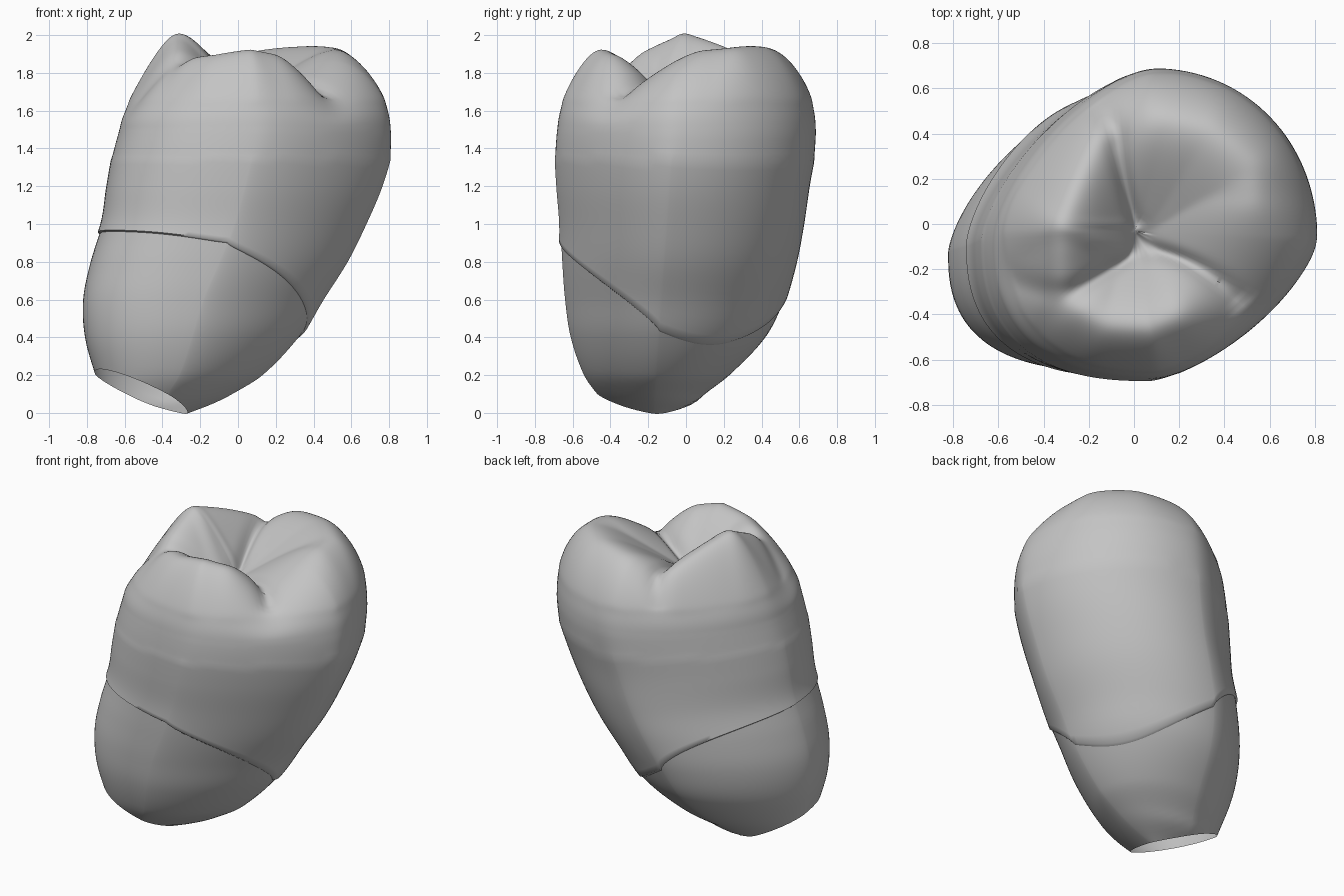
import bpy, bmesh, math
from mathutils import Vector

if "Cube" in bpy.data.objects:
    bpy.data.objects.remove(bpy.data.objects["Cube"], do_unlink=True)

SIDES, DOME_RINGS, LEVELS = 128, 56, 26
PIT = Vector((0.0, -0.03))

# Body profile: height, then right, left, front and back extents
PROFILE = [
    (-0.06, -0.58, -0.42, -0.28, -0.20), (0.00, -0.64, -0.26, -0.36, -0.08),
    (0.05, -0.69, -0.13, -0.42, 0.04), (0.10, -0.72, -0.03, -0.47, 0.10),
    (0.20, -0.755, 0.13, -0.54, 0.23), (0.40, -0.81, 0.32, -0.61, 0.42),
    (0.60, -0.82, 0.45, -0.64, 0.52), (0.80, -0.78, 0.58, -0.655, 0.585),
    (1.00, -0.72, 0.68, -0.665, 0.625), (1.20, -0.695, 0.765, -0.685, 0.655),
    (1.40, -0.66, 0.82, -0.695, 0.69), (1.50, -0.63, 0.815, -0.685, 0.695),
]
BASE_Z, RIM_Z = PROFILE[0][0], PROFILE[-1][0]

# Cusp ridges: steepness and crest points
CUSPS = [
    (1.5, [(-0.18, 0.38, 1.91), (-0.33, 0.0, 2.04), (-0.33, -0.30, 1.91)]),
    (1.2, [(-0.33, -0.33, 1.90), (-0.12, -0.46, 1.93), (0.06, -0.47, 1.95),
           (0.18, -0.42, 1.92)]),
    (0.7, [(0.14, 0.48, 1.95), (0.35, 0.43, 1.97), (0.54, 0.28, 1.97),
           (0.54, 0.12, 1.94), (0.58, -0.06, 1.78), (0.47, -0.26, 1.71)]),
]


def slope(i):
    a, b = PROFILE[max(i - 1, 0)], PROFILE[min(i + 1, len(PROFILE) - 1)]
    return [(q - p) / (b[0] - a[0]) for p, q in zip(a, b)]


def extents(z):
    """Smooth cubic through the profile rows."""
    i = max(j for j in range(len(PROFILE) - 1) if PROFILE[j][0] <= z or j == 0)
    a, b = PROFILE[i], PROFILE[i + 1]
    h = b[0] - a[0]
    t = (z - a[0]) / h
    u = t * t * (3 - 2 * t)
    return [p + (q - p) * u + h * t * (1 - t) * (m * (1 - t) - n * t)
            for p, q, m, n in zip(a, b, slope(i), slope(i + 1))][1:]


def body_point(k, z, swell=0.0):
    """Point on the outline, whose four quarters differ in fullness."""
    x0, x1, y0, y1 = extents(z)
    cx = (x0 + x1) / 2
    cy = -0.17 + 0.11 * min(max(z, 0) / RIM_Z, 1)
    angle = math.tau * k / SIDES
    c, s = math.cos(angle), math.sin(angle)
    full = (2.05 if c > 0 else 1.5) if s > 0 else (1.45 if c > 0 else 2.5)
    x = abs(c) ** (2 / full) * (x1 - cx if c > 0 else x0 - cx)
    y = abs(s) ** (2 / full) * (y1 - cy if s > 0 else y0 - cy)
    return Vector((cx + x + c * swell, cy + y + s * swell, z))


def neck_height(k):
    """Wavy neck line, lowest at the back left."""
    d = math.tau * k / SIDES - math.radians(30)
    return 0.72 - 0.30 * math.cos(d) - 0.06 * math.cos(2 * d)


def ridge_height(p, steep, crest):
    best = 0
    for a, b in zip(crest, crest[1:]):
        a, b = Vector(a), Vector(b)
        run = (b - a).xy
        t = min(max((p - a.xy).dot(run) / run.length_squared, 0), 1)
        q = a.lerp(b, t)
        d = (p - q.xy).length
        best = max(best, q.z - steep * d * d / (d + 0.15))
    return best


def chewing_height(p):
    """Highest cusp, with a fissure where two cusps meet."""
    low, mid, top = sorted(ridge_height(p, *cusp) for cusp in CUSPS)
    return top - 0.03 * math.exp(-((top - mid) / 0.05) ** 2)


def loft(rings):
    bm = bmesh.new()
    loops = [[bm.verts.new(p) for p in ring] for ring in rings]
    for low, high in zip(loops, loops[1:]):
        for k in range(SIDES):
            n = (k + 1) % SIDES
            bm.faces.new((low[k], low[n], high[n], high[k]))
    return bm, loops[-1]


def relax(bm, low, high, times):
    verts = [v for v in bm.verts if low < v.co.z < high and not v.is_boundary]
    for _ in range(times):
        bmesh.ops.smooth_vert(bm, verts=verts, factor=0.5, use_axis_x=True,
                              use_axis_y=True, use_axis_z=True)


def finish(bm, name, material):
    bm.normal_update()
    mesh = bpy.data.meshes.new(name)
    bm.to_mesh(mesh)
    bm.free()
    mesh.materials.append(material)
    obj = bpy.data.objects.new(name, mesh)
    bpy.context.collection.objects.link(obj)
    bpy.ops.object.select_all(action='DESELECT')
    obj.select_set(True)
    bpy.context.view_layer.objects.active = obj
    bpy.ops.object.shade_smooth_by_angle(angle=math.radians(60))


grey = bpy.data.materials.new("plain_grey")
grey.use_nodes = True
grey.diffuse_color = (0.55, 0.55, 0.55, 1)
grey.node_tree.nodes["Principled BSDF"].inputs["Base Color"].default_value = (0.55, 0.55, 0.55, 1)

# Crown wall, with a slight lip swelling over the neck line
crown_rings = [[body_point(k, neck_height(k)) for k in range(SIDES)]]
for i in range(LEVELS + 1):
    ring = []
    for k in range(SIDES):
        start = neck_height(k) + 0.008
        z = start + (RIM_Z - start) * i / LEVELS
        ring.append(body_point(k, z, 0.012 * math.exp((start - z) / 0.15)))
    crown_rings.append(ring)

# Crown top: domed shoulder rising to the cusps
rim = crown_rings[-1]
for i in range(1, DOME_RINGS):
    s = math.cos(math.pi / 2 * i / DOME_RINGS)
    ring = []
    for r in rim:
        p = PIT + (r.xy - PIT) * s
        power = 5 + 1.5 * min(max(r.x / 0.6, -1), 1)
        rise = math.sqrt(1 - s ** power)
        ring.append(Vector((p.x, p.y, RIM_Z + (chewing_height(p) - RIM_Z) * rise)))
    crown_rings.append(ring)
crown, last = loft(crown_rings)
centre = crown.verts.new((PIT.x, PIT.y, chewing_height(PIT)))
for k in range(SIDES):
    crown.faces.new((last[k], last[(k + 1) % SIDES], centre))
relax(crown, RIM_Z - 0.15, RIM_Z + 0.15, 20)
relax(crown, RIM_Z, 3, 3)
finish(crown, "crown", grey)

# Root, hollow and sliced open at a slant near the tip
root, _ = loft([[body_point(k, BASE_Z + (neck_height(k) - BASE_Z) * i / LEVELS)
                 for k in range(SIDES)] for i in range(LEVELS + 1)])
bmesh.ops.bisect_plane(root, geom=root.verts[:] + root.edges[:] + root.faces[:],
                       dist=0.0001, plane_co=(-0.28, -0.17, 0.0),
                       plane_no=(-0.39, -0.18, -0.9), clear_outer=True)
finish(root, "root", grey)
